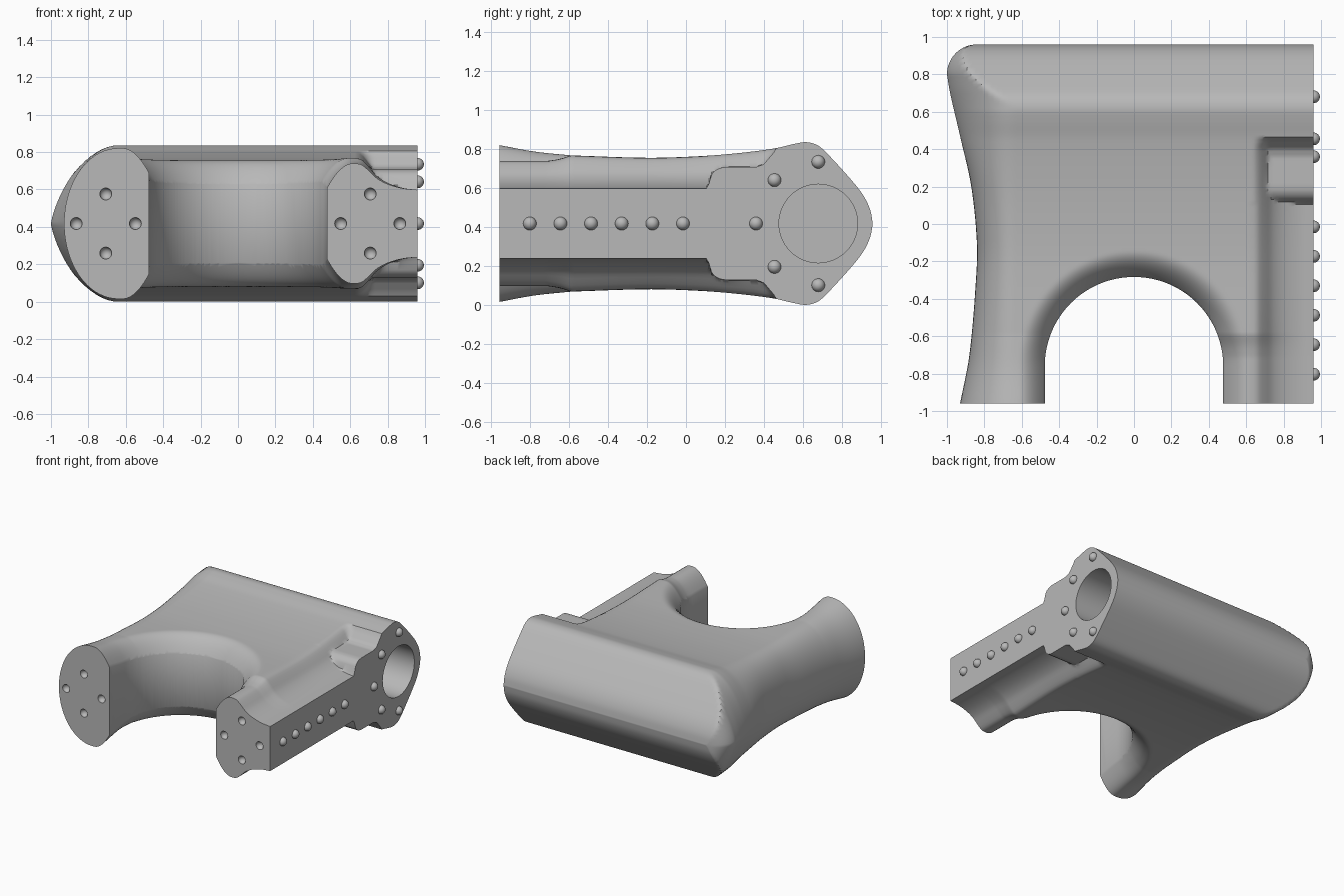
import bpy, bmesh, math
from mathutils import Matrix, Vector

cube = bpy.data.objects.get("Cube")
if cube:
    bpy.data.objects.remove(cube)

MID, END = 0.418, 0.96          # height of the mid plane, half length
ARCH_Y, ARCH_R = -0.76, 0.477   # centre and radius of the front arch

grey = bpy.data.materials.new("plain grey")
grey.use_nodes = True
grey.diffuse_color = (0.48, 0.48, 0.48, 1)
grey.node_tree.nodes["Principled BSDF"].inputs["Base Color"].default_value = (0.48, 0.48, 0.48, 1)


def curve(pts, t, smooth=True):
    """Value at t of a curve through the points."""
    if t <= pts[0][0]:
        return pts[0][1]
    for i in range(len(pts) - 1):
        (x0, y0), (x1, y1) = pts[i], pts[i + 1]
        if t <= x1:
            w = x1 - x0
            k = (t - x0) / w
            if not smooth:
                return y0 + (y1 - y0) * k
            a, b = pts[max(i - 1, 0)], pts[min(i + 2, len(pts) - 1)]
            m0 = (y1 - a[1]) / (x1 - a[0]) * w
            m1 = (b[1] - y0) / (b[0] - x0) * w
            return ((2*k**3 - 3*k*k + 1) * y0 + (k**3 - 2*k*k + k) * m0
                    + (3*k*k - 2*k**3) * y1 + (k**3 - k*k) * m1)
    return pts[-1][1]


def step(a, b, t):
    k = min(max((t - a) / (b - a), 0), 1)
    return k * k * (3 - 2 * k)


# Side outline, and half heights along the length
SIDE = [(-0.96, -0.93), (-0.7, -0.88), (-0.3, -0.845), (-0.1, -0.84), (0.2, -0.87),
        (0.45, -0.925), (0.7, -0.983), (0.8, -1.0)]
BODY = [(-0.59, 0.35), (-0.2, 0.338), (0.05, 0.345), (0.25, 0.36), (0.45, 0.385),
        (0.56, 0.41), (0.62, 0.418), (0.68, 0.4), (0.74, 0.345), (0.87, 0.2),
        (0.92, 0.13), (0.95, 0.06), (0.96, 0.0)]
LEFT_LEG = [(-0.96, 0.403), (-0.78, 0.37), (-0.59, 0.35)]
RIGHT_LEG = [(-0.71, 0.322), (-0.65, 0.332), (-0.59, 0.35)]
# Fall from body to flange, and the boss on the flange
FALL = [(0.62, 0), (0.66, 0.05), (0.7, 0.28), (0.74, 0.55), (0.8, 0.78), (0.88, 0.94), (0.96, 1)]
BOSS = [(0.115, 0.18), (0.12, 0.23), (0.14, 0.265), (0.17, 0.284), (0.2, 0.29), (0.36, 0.29),
        (0.4, 0.305), (0.455, 0.37), (0.48, 0.42)]


def side(y):
    if y > 0.8:
        return -0.84 - math.sqrt(max(0.16 ** 2 - (y - 0.8) ** 2, 0))
    return curve(SIDE, y)


def half_height(x, y):
    if y < -0.59:
        k = step(-0.4, 0.4, x)
        h = curve(LEFT_LEG, y) * (1 - k) + curve(RIGHT_LEG, y) * k
    else:
        h = curve(BODY, y)
    body = h
    # flange and boss on the flat side
    if y < 0.48:
        h += (0.18 - body) * curve(FALL, x)
        if y > 0.115:
            k = step(0.64, 0.725, x)
            h = max(h, body + (min(body, curve(BOSS, y, False)) - body) * k)
    # rounded rim of the arch
    d = (math.hypot(x, y - ARCH_Y) if y > ARCH_Y else abs(x)) - ARCH_R
    if d < 0.14:
        h -= min(0.13 * (1 - d / 0.14) ** 2, 0.2)
    return h


# Body: a mirrored height surface, closed by flat front and side walls
NY, NX, NE = 145, 105, 18
rows = [-END + (0.9 + END) * j / NY for j in range(NY)]
rows += [0.9 + 0.06 * math.sin(math.pi / 2 * j / 10) for j in range(11)]
bm = bmesh.new()
top, bottom = [], []
for y in rows:
    x0, ridge = side(y), -0.64
    power = 1 + 0.5 * step(0.2, 0.7, y)
    line = []
    for i in range(NE):
        t = math.pi / 2 * i / NE
        x = x0 + (ridge - x0) * (1 - math.cos(t))
        edge = curve(BODY, min(y, 0.62)) if y > 0.62 else half_height(x, y)
        line.append((x, min(half_height(x, y), edge * math.sin(t) ** power)))
    for i in range(NX + 1):
        x = ridge + (END - ridge) * i / NX
        line.append((x, half_height(x, y)))
    top.append([bm.verts.new((x, y, MID + h)) for x, h in line])
    bottom.append([bm.verts.new((x, y, MID - h)) for x, h in line])
for j in range(len(rows) - 1):
    for i in range(NE + NX):
        for g, s in ((top, 1), (bottom, -1)):
            quad = [g[j][i], g[j][i + 1], g[j + 1][i + 1], g[j + 1][i]]
            bm.faces.new(quad[::s])
bm.faces.new(bottom[0] + top[0][::-1])
bm.faces.new([r[-1] for r in bottom] + [r[-1] for r in reversed(top)])
bmesh.ops.remove_doubles(bm, verts=bm.verts, dist=1e-5)
bmesh.ops.recalc_face_normals(bm, faces=bm.faces)


def make(name, mesh_bm):
    me = bpy.data.meshes.new(name)
    mesh_bm.to_mesh(me)
    mesh_bm.free()
    ob = bpy.data.objects.new(name, me)
    bpy.context.collection.objects.link(ob)
    me.materials.append(grey)
    return ob


def smooth(ob):
    bpy.ops.object.select_all(action='DESELECT')
    ob.select_set(True)
    bpy.context.view_layer.objects.active = ob
    bpy.ops.object.shade_smooth_by_angle(angle=math.radians(35))


body = make("bracket_body", bm)

# Cutter: arch, blind bore and front dimples
cut = bmesh.new()
outline = [(ARCH_R, -1.2)]
outline += [(ARCH_R * math.cos(math.pi * i / 64), ARCH_Y + ARCH_R * math.sin(math.pi * i / 64))
            for i in range(65)]
outline += [(-ARCH_R, -1.2)]
face = cut.faces.new([cut.verts.new((x, y, -0.3)) for x, y in outline])
new = bmesh.ops.extrude_face_region(cut, geom=[face])["geom"]
bmesh.ops.translate(cut, vec=(0, 0, 1.5), verts=[v for v in new if isinstance(v, bmesh.types.BMVert)])
bmesh.ops.create_cone(cut, cap_ends=True, segments=64, radius1=0.202, radius2=0.202, depth=1.4,
                      matrix=Matrix.Translation((0.96, 0.68, MID)) @ Matrix.Rotation(math.pi / 2, 4, 'Y'))
for cx in (-0.707, 0.707):
    for dx, dz in ((-0.158, 0), (0.158, 0), (0, 0.158), (0, -0.158)):
        bmesh.ops.create_uvsphere(cut, u_segments=20, v_segments=12, radius=0.032,
                                  matrix=Matrix.Translation((cx + dx, -END, MID + dz)))
bmesh.ops.recalc_face_normals(cut, faces=cut.faces)
cutter = make("cutter", cut)
cutter.hide_render = True
mod = body.modifiers.new("cut", 'BOOLEAN')
mod.operation, mod.object, mod.solver = 'DIFFERENCE', cutter, 'EXACT'
bpy.context.view_layer.objects.active = body
bpy.ops.object.modifier_apply(modifier="cut")
bpy.data.objects.remove(cutter)
smooth(body)

# Round studs on the flat side
spots = [(-0.803 + 0.1575 * i, 0) for i in range(6)] + [(0.36, 0)]
spots += [(y, s * z) for y, z in ((0.455, 0.223), (0.68, 0.317)) for s in (1, -1)]
studs = bmesh.new()
for y, z in spots:
    bmesh.ops.create_uvsphere(studs, u_segments=24, v_segments=14, radius=0.034,
                              matrix=Matrix.Translation((END, y, MID + z)))
smooth(make("side_studs", studs))
